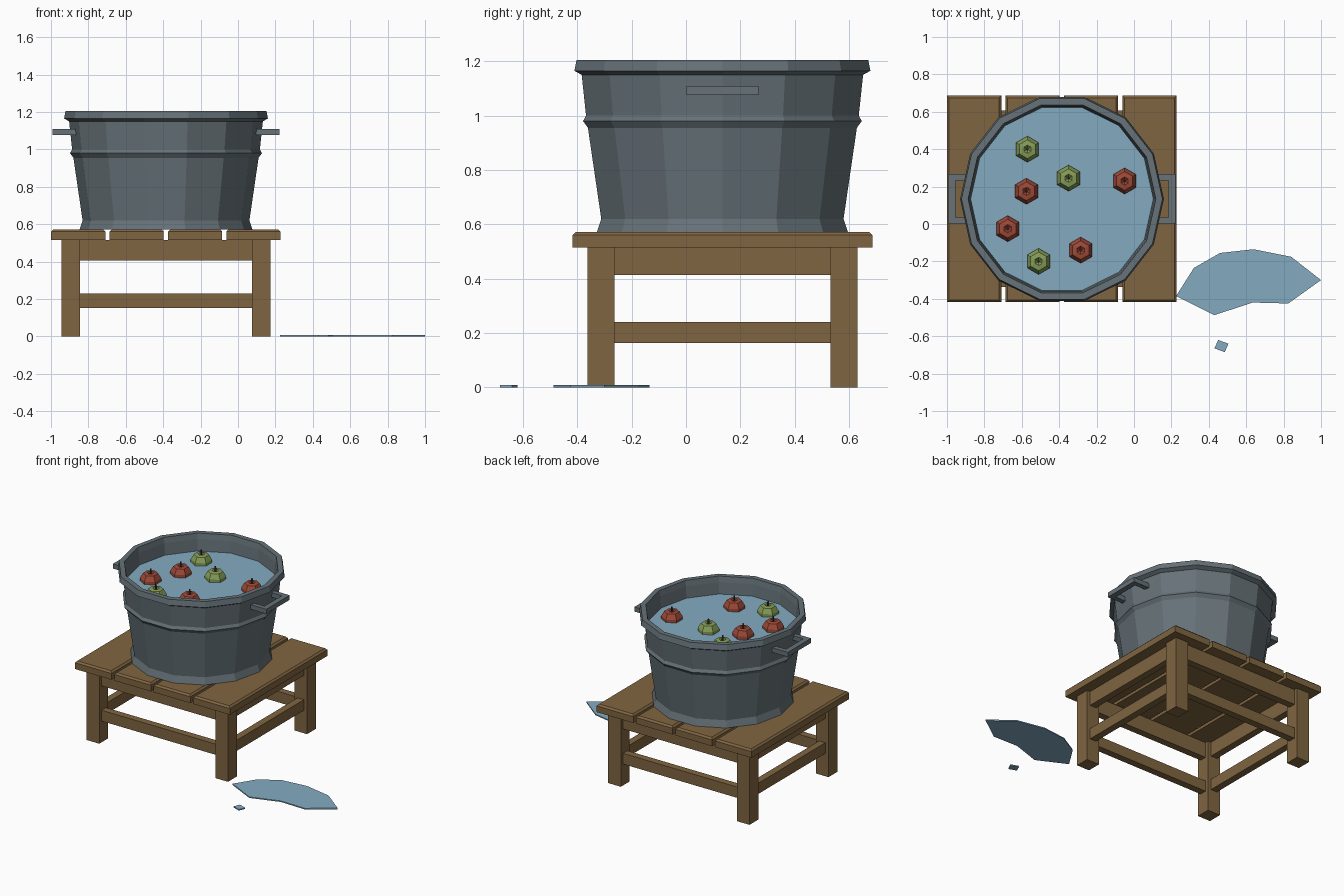
import bpy, bmesh
from math import sin, cos, pi
from mathutils import Vector

if "Cube" in bpy.data.objects:
    bpy.data.objects.remove(bpy.data.objects["Cube"])


def make_material(name, rgb):
    # sRGB 0-255 to linear
    linear = [((c / 255 + 0.055) / 1.055) ** 2.4 for c in rgb] + [1]
    mat = bpy.data.materials.new(name)
    mat.use_nodes = True
    mat.diffuse_color = linear
    mat.node_tree.nodes["Principled BSDF"].inputs["Base Color"].default_value = linear
    return mat


WOOD = make_material("brown wood", (128, 101, 65))
METAL = make_material("grey metal", (102, 114, 120))
WATER = make_material("blue water", (131, 171, 193))
RED = make_material("red apple skin", (158, 74, 56))
GREEN = make_material("green apple skin", (134, 158, 88))
STEM = make_material("dark stem", (66, 46, 32))

CX, CY = -0.385, 0.134      # shared centre of table and tub
TUB_SIDES = 14


def finish(bm, name, mat):
    bmesh.ops.recalc_face_normals(bm, faces=bm.faces)
    mesh = bpy.data.meshes.new(name)
    bm.to_mesh(mesh)
    bm.free()
    mesh.materials.append(mat)
    obj = bpy.data.objects.new(name, mesh)
    bpy.context.collection.objects.link(obj)
    return obj


def box(name, lo, hi, mat, chamfer=0):
    lo, hi = Vector(lo), Vector(hi)
    bm = bmesh.new()
    bmesh.ops.create_cube(bm, size=1)
    size, mid = hi - lo, (lo + hi) / 2
    for v in bm.verts:
        v.co = Vector(a * b for a, b in zip(v.co, size)) + mid
    if chamfer:
        top = [e for e in bm.edges if all(v.co.z > mid.z for v in e.verts)]
        bmesh.ops.bevel(bm, geom=top, offset=chamfer, segments=1, affect='EDGES')
    return finish(bm, name, mat)


def lathe(name, profile, sides, centre, mat, turn=0, y_scale=1):
    """Spin (radius, height) points round a vertical axis; both ends are capped."""
    bm = bmesh.new()
    rings = []
    for r, z in profile:
        rings.append([bm.verts.new((centre[0] + r * cos(turn + 2 * pi * i / sides),
                                    centre[1] + r * sin(turn + 2 * pi * i / sides) * y_scale,
                                    centre[2] + z)) for i in range(sides)])
    for a, b in zip(rings, rings[1:]):
        for i in range(sides):
            j = (i + 1) % sides
            bm.faces.new((a[i], a[j], b[j], b[i]))
    bm.faces.new(rings[0])
    bm.faces.new(rings[-1])
    return finish(bm, name, mat)


def slab(name, outline, thickness, mat):
    bm = bmesh.new()
    face = bm.faces.new([bm.verts.new((x, y, 0)) for x, y in outline])
    top = bmesh.ops.extrude_face_region(bm, geom=[face])["geom"]
    for v in top:
        if isinstance(v, bmesh.types.BMVert):
            v.co.z = thickness
    return finish(bm, name, mat)


# Table top of four planks
pitch, gap = 0.3125, 0.022
for i in range(4):
    x = -1 + i * pitch
    box(f"table_plank_{i + 1}", (x, CY - 0.552, 0.515),
        (x + pitch - gap, CY + 0.552, 0.572), WOOD, 0.012)

# Legs
LX, LY, HALF = 0.51, 0.447, 0.05
for sx, side in ((-1, "right"), (1, "left")):
    for sy, end in ((-1, "front"), (1, "back")):
        x, y = CX + sx * LX, CY + sy * LY
        box(f"{end}_{side}_leg", (x - HALF, y - HALF, 0), (x + HALF, y + HALF, 0.515), WOOD)

# Aprons and stretchers between the legs
T = 0.025
for s, end, side in ((-1, "front", "right"), (1, "back", "left")):
    y, x = CY + s * LY, CX + s * LX
    for part, z0, z1 in (("apron", 0.405, 0.515), ("stretcher", 0.153, 0.23)):
        box(f"{end}_{part}", (CX - LX + HALF, y - T, z0), (CX + LX - HALF, y + T, z1), WOOD)
    for part, z0, z1 in (("apron", 0.413, 0.515), ("stretcher", 0.163, 0.24)):
        box(f"{side}_{part}", (x - T, CY - LY + HALF, z0), (x + T, CY + LY - HALF, z1), WOOD)

# Tub: foot, wall, hoop, rolled rim, inner wall and floor
tub_profile = [(0.462, 0.572), (0.446, 0.62), (0.495, 0.955), (0.513, 0.98), (0.502, 1.0),
               (0.518, 1.15), (0.545, 1.165), (0.537, 1.205), (0.502, 1.205),
               (0.495, 1.165), (0.488, 1.08), (0.43, 0.62)]
stretch = 1 / cos(pi / TUB_SIDES)
lathe("tub", tub_profile, TUB_SIDES, (CX, CY, 0), METAL, y_scale=stretch)
lathe("tub_water", [(0.488, 1.075), (0.49, 1.083)], TUB_SIDES, (CX, CY, 0), WATER,
      y_scale=stretch)

# Handles: a bar on two posts at each side
for s, side in ((-1, "right"), (1, "left")):
    def span(a, b):
        return sorted((CX + s * a, CX + s * b))
    x0, x1 = span(0.57, 0.608)
    box(f"{side}_handle_bar", (x0, CY - 0.132, 1.076), (x1, CY + 0.132, 1.109), METAL)
    x0, x1 = span(0.475, 0.572)
    for sy, end in ((-1, "front"), (1, "back")):
        y = CY + sy * 0.115
        box(f"{side}_handle_{end}_post", (x0, y - 0.017, 1.076), (x1, y + 0.017, 1.109), METAL)

# Floating apples with stems
apple_profile = [(0.035, -0.055), (0.07, -0.012), (0.07, 0.008), (0.05, 0.042),
                 (0.022, 0.047), (0.008, 0.035)]
apples = [(-0.57, 0.40, GREEN), (-0.35, 0.245, GREEN), (-0.51, -0.20, GREEN),
          (-0.575, 0.175, RED), (-0.05, 0.23, RED), (-0.675, -0.025, RED),
          (-0.285, -0.14, RED)]
for n, (x, y, mat) in enumerate(apples, 1):
    lathe(f"apple_{n}", apple_profile, 6, (x, y, 1.095), mat, turn=pi / 2)
    lathe(f"apple_stem_{n}", [(0.007, 0.03), (0.006, 0.075)], 4, (x, y, 1.095), STEM)

# Spilled water on the ground
slab("puddle", [(0.225, -0.385), (0.32, -0.235), (0.46, -0.155), (0.64, -0.135),
                (0.84, -0.175), (1.0, -0.30), (0.825, -0.425), (0.635, -0.42),
                (0.43, -0.487)], 0.008, WATER)
slab("puddle_drop", [(0.45, -0.62), (0.505, -0.64), (0.485, -0.685), (0.43, -0.665)],
     0.008, WATER)
